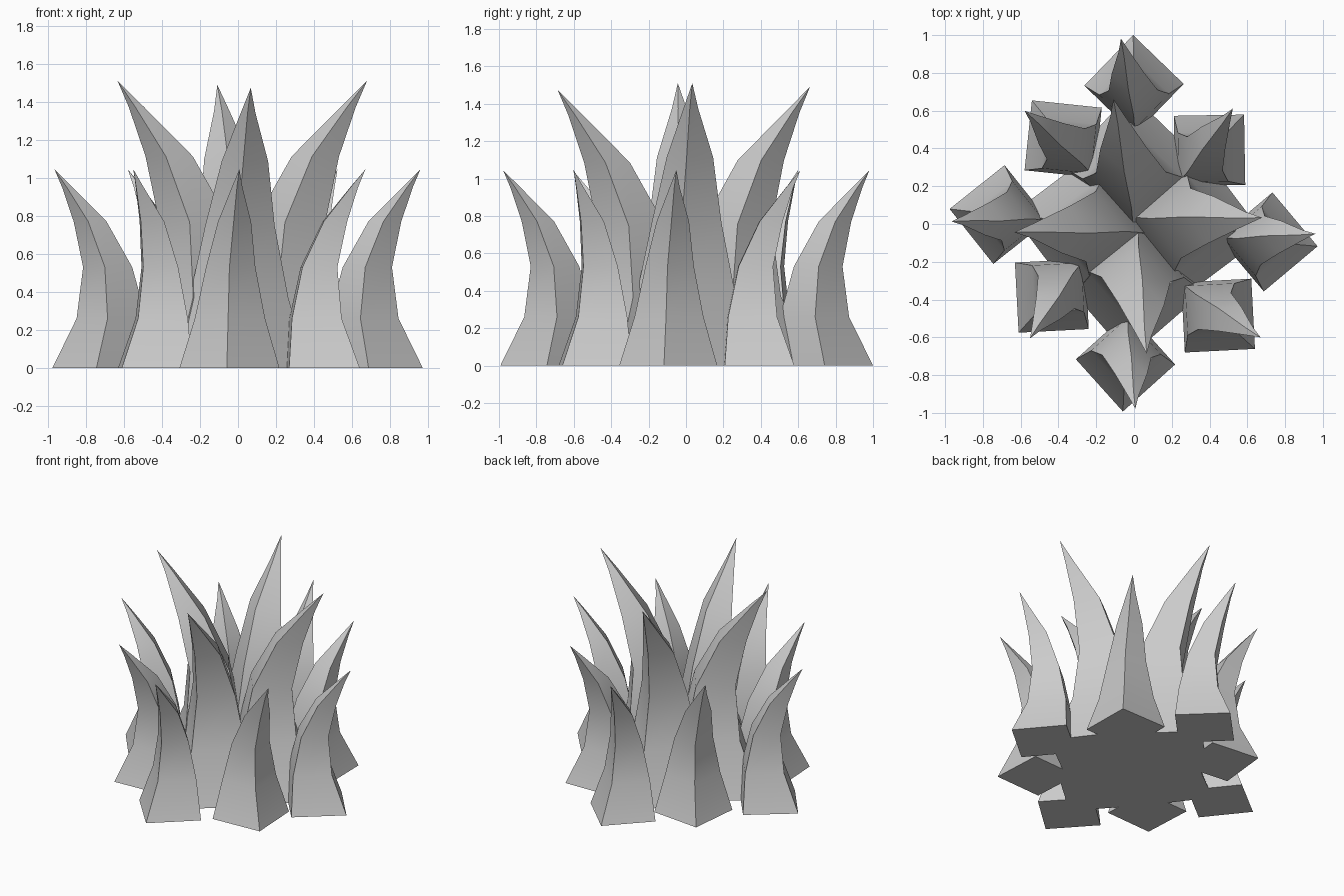
import bpy, bmesh
from math import cos, sin, radians

if "Cube" in bpy.data.objects:
    bpy.data.objects.remove(bpy.data.objects["Cube"])

# blade template: (outward offset, sideways offset, height, half diagonal)
RINGS = [(0, 0, 0, .263), (-.05, 0, .26, .185), (-.03, .005, .53, .13),
         (.06, .03, .77, .087), (.178, .05, .95, .028)]
TIP = (.245, .065, 1.045)


def blade(name, cx, cy, angle, scale=1.0):
    a = radians(angle)

    def place(u, v, z):
        return (cx + scale * (u * cos(a) - v * sin(a)),
                cy + scale * (u * sin(a) + v * cos(a)), scale * z)

    bm = bmesh.new()
    loops = []
    for u, v, z, r in RINGS:
        loops.append([bm.verts.new(place(u + r * du, v + r * dv, z))
                      for du, dv in ((1, 0), (0, 1), (-1, 0), (0, -1))])
    tip = bm.verts.new(place(*TIP))
    bm.faces.new(loops[0][::-1])
    for lo, hi in zip(loops, loops[1:]):
        for i in range(4):
            j = (i + 1) % 4
            bm.faces.new((lo[i], lo[j], hi[j], hi[i]))
    for i in range(4):
        bm.faces.new((loops[-1][i], loops[-1][(i + 1) % 4], tip))
    bmesh.ops.recalc_face_normals(bm, faces=bm.faces[:])
    me = bpy.data.meshes.new(name)
    bm.to_mesh(me)
    bm.free()
    ob = bpy.data.objects.new(name, me)
    bpy.context.collection.objects.link(ob)
    ob.select_set(True)
    bpy.context.view_layer.objects.active = ob


# outer ring of short blades
OUTER = [(.71, -.095, -5), (.40, .39, 46), (0, .737, 91), (-.375, .45, 129),
         (-.715, .05, 173.5), (-.435, -.38, 228), (-.045, -.73, 267), (.445, -.485, -42)]
for n, (x, y, ang) in enumerate(OUTER):
    blade(f"outer_blade_{n + 1}", x, y, ang)

# inner ring of tall blades
INNER = [(.315, -.01, -8, 1.445), (-.01, .315, 91, 1.425),
         (-.27, .0, 172, 1.445), (.0, -.335, 266, 1.41)]
for n, (x, y, ang, s) in enumerate(INNER):
    blade(f"inner_blade_{n + 1}", x, y, ang, s)

# soft bends, crisp corners
bpy.ops.object.shade_smooth_by_angle(angle=radians(35))
